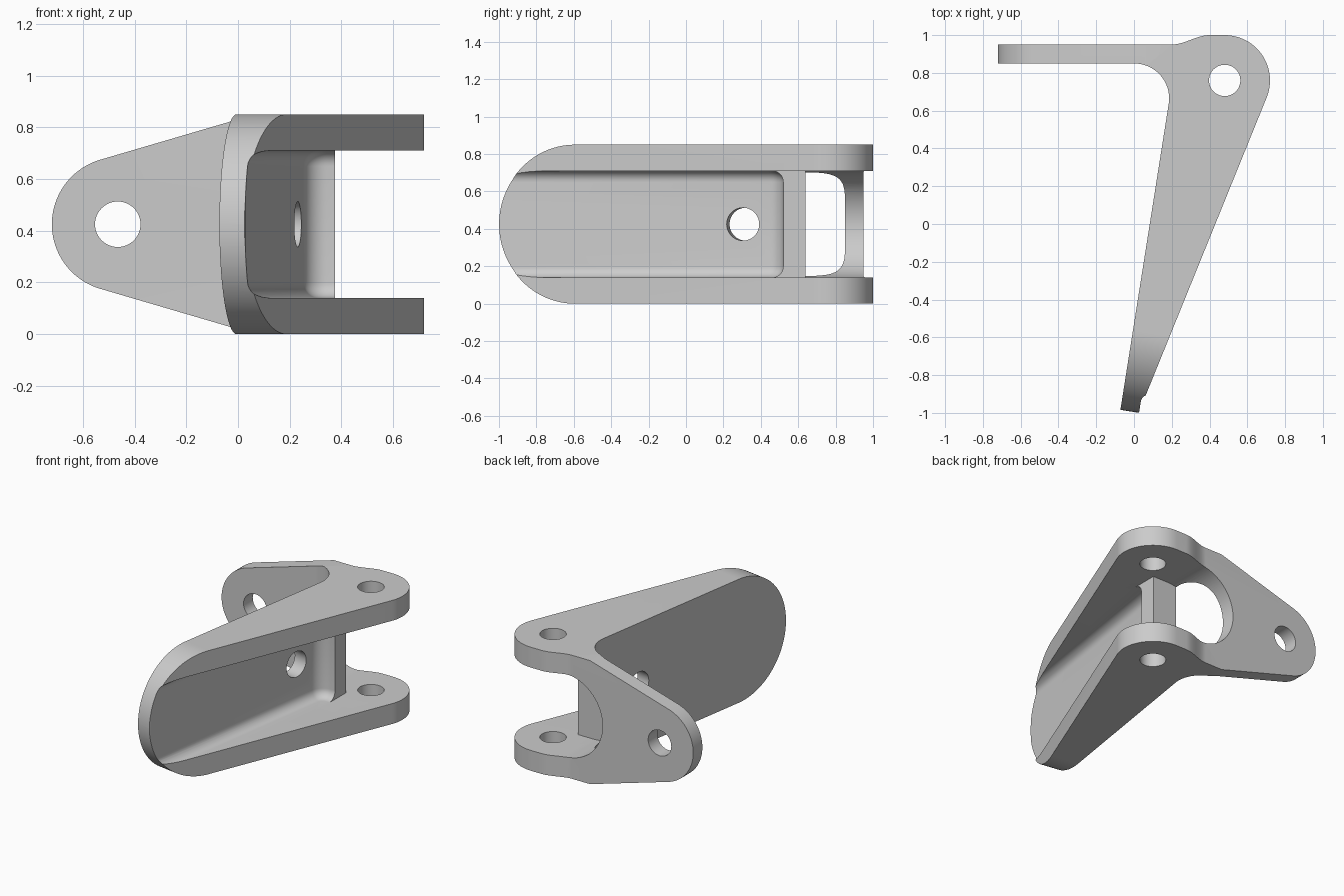
import bpy, bmesh, math
from mathutils import Matrix, Vector

if "Cube" in bpy.data.objects:
    bpy.data.objects.remove(bpy.data.objects["Cube"])

H = 0.85                     # full height
MID = H / 2
Z0, Z1 = 0.14, 0.71          # inner faces of the two flanges


def arc(cx, cy, r, a0, a1, n):
    """Points on a circular arc, angles in degrees."""
    return [(cx + r * math.cos(math.radians(a0 + (a1 - a0) * i / n)),
             cy + r * math.sin(math.radians(a0 + (a1 - a0) * i / n))) for i in range(n + 1)]


def frame(ax, ay, origin=(0, 0, 0)):
    ax, ay = Vector(ax), Vector(ay)
    m = Matrix((ax, ay, ax.cross(ay))).transposed().to_4x4()
    m.translation = origin
    return m


def prism(name, pts, lo, hi, m=Matrix(), fillet_edges=0, fillet=0.0):
    """Extrude an outline; optionally round the rim edges of its first sides."""
    bm = bmesh.new()
    a = [bm.verts.new((x, y, lo)) for x, y in pts]
    b = [bm.verts.new((x, y, hi)) for x, y in pts]
    bm.faces.new(a)
    bm.faces.new(b)
    n = len(pts)
    for i in range(n):
        j = (i + 1) % n
        bm.faces.new((a[i], a[j], b[j], b[i]))
    bmesh.ops.recalc_face_normals(bm, faces=bm.faces)
    if fillet_edges:
        rim = [bm.edges.get((r[i], r[i + 1])) for r in (a, b) for i in range(fillet_edges)]
        bmesh.ops.bevel(bm, geom=rim, offset=fillet, segments=8, profile=0.5,
                        affect='EDGES', clamp_overlap=False)
    bm.transform(m)
    bmesh.ops.recalc_face_normals(bm, faces=bm.faces)
    me = bpy.data.meshes.new(name)
    bm.to_mesh(me)
    bm.free()
    ob = bpy.data.objects.new(name, me)
    bpy.context.collection.objects.link(ob)
    return ob


# Reference frames: arm web plane and tab plane
u = Vector((0.155, 0.988, 0)).normalized()
p0 = Vector((-0.072, -0.984, 0))
nrm = u.cross(Vector((0, 0, 1)))
ARM = frame(u, (0, 0, 1), p0)
TAB = frame((1, 0, 0), (0, 0, 1))      # depth axis is -y


def on_arm(s, t):
    p = p0 + u * s + nrm * t
    return (p.x, p.y)


# Bracket body: plan outline of tab, lug and tapered arm
step = [(0.2 + 0.2 * t, 0.95 + 0.05 * t * t * (3 - 2 * t)) for t in [i / 12 for i in range(12)]]
outline = ([on_arm(0, 0)] + arc(0.001, 0.665, 0.185, -9, 90, 24)
           + [(-0.72, 0.85), (-0.72, 0.95)] + step + [(0.40, 1.0)]
           + arc(0.48, 0.76, 0.24, 90, -22.2, 32) + [on_arm(0, 0.098)])
body = prism("bracket", outline, 0, H)
cutters = []

# Rounded arm end and tapered tab: cut the upper corner and its mirror
arm_corner = arc(MID, MID, MID, 180, 90, 40) + [(MID, 1.1), (-0.3, 1.1), (-0.3, MID)]
slope = 16.4
tab_corner = (arc(-0.46, MID, 0.26, 180, 90 + slope, 32)
              + [(0.065, H), (0.065, 1.1), (-1, 1.1), (-1, MID)])
for pts, lo, hi, m in ((arm_corner, -0.3, 0.6, ARM), (tab_corner, -1.1, -0.6, TAB)):
    cutters.append(prism("corner_cut", pts, lo, hi, m))
    cutters.append(prism("corner_cut", [(x, H - y) for x, y in pts], lo, hi, m))

# Filleted pocket between the flanges
r = 0.09
s_end = (0.52 - r - p0.y + nrm.y * -(0.1 + r)) / u.y
cx, cy = on_arm(s_end, 0.1 + r)
pocket = ([on_arm(-0.3, 0.1)] + arc(cx, cy, r, 180 - 8.9, 90, 12) + [(1.3, 0.52), (1.3, -1.4)])
cutters.append(prism("pocket_cut", pocket, Z0, Z1, Matrix(), 14, 0.06))

# Clearance between the lugs, and the round-ended window into the tab
slot = [(0.375, 0.3), (1.3, 0.3), (1.3, 1.2), (0.375, 1.2)]
cutters.append(prism("slot_cut", slot, Z0, Z1))
window = arc(0.255, MID, (Z1 - Z0) / 2, 90, 270, 48) + [(0.5, Z0), (0.5, Z1)]
cutters.append(prism("window_cut", window, -1.2, -0.64, TAB))

# Bolt holes
cutters.append(prism("lug_hole", arc(0.48, 0.76, 0.083, 0, 352.5, 47), -0.1, 1))
cutters.append(prism("tab_hole", arc(-0.465, MID, 0.088, 0, 352.5, 47), -1.1, -0.7, TAB))
for s in (0.258, 1.32):
    cutters.append(prism("arm_hole", arc(s, MID, 0.088, 0, 352.5, 47), -0.1, 0.2, ARM))

# Apply all cuts
bpy.context.view_layer.objects.active = body
body.select_set(True)
for c in cutters:
    mod = body.modifiers.new("cut", 'BOOLEAN')
    mod.operation = 'DIFFERENCE'
    mod.solver = 'EXACT'
    mod.object = c
    bpy.ops.object.modifier_apply(modifier=mod.name)
    bpy.data.objects.remove(c, do_unlink=True)
bpy.ops.object.shade_smooth_by_angle(angle=math.radians(25))
